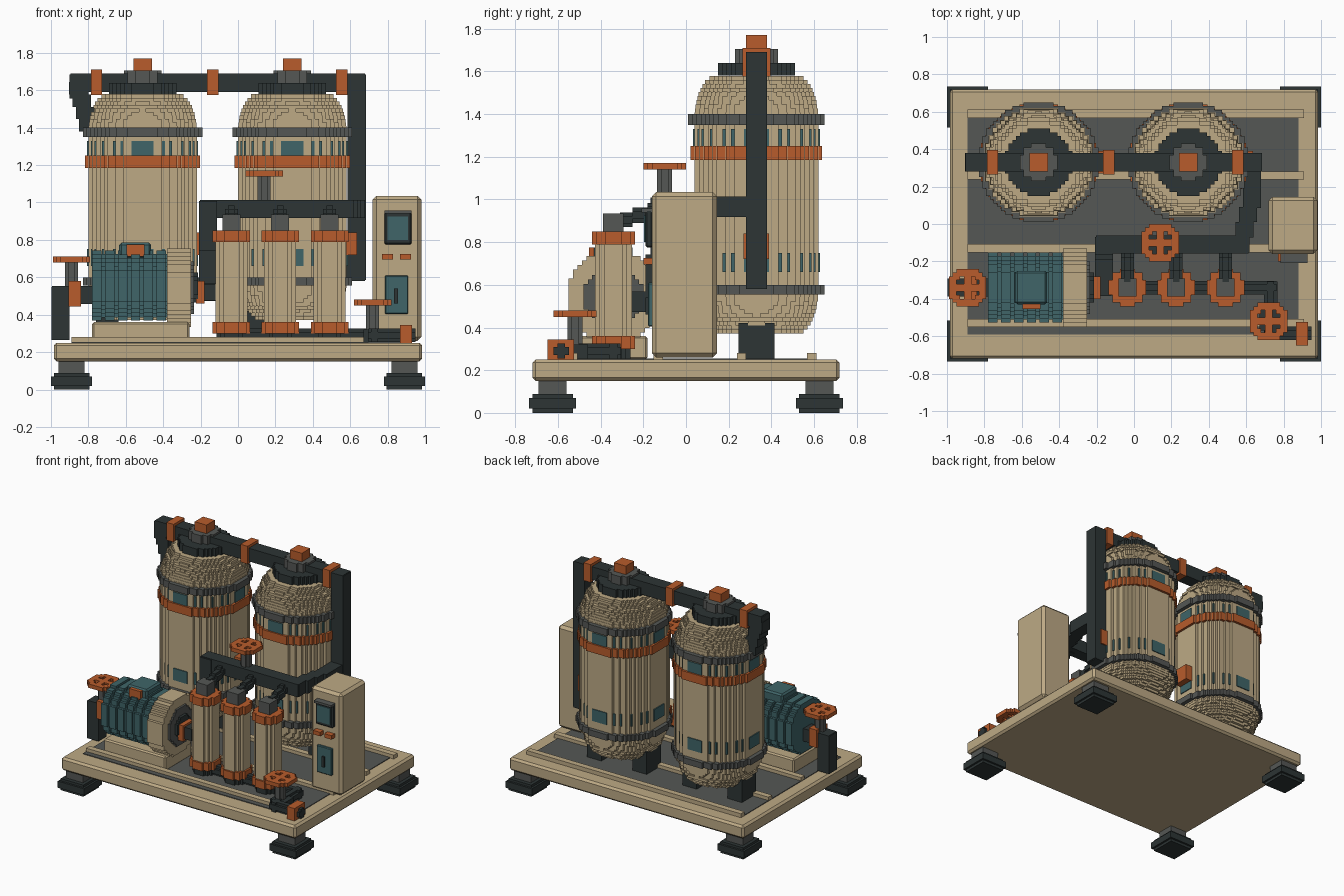
import bpy, bmesh, math
from mathutils import Vector

cube = bpy.data.objects.get("Cube")
if cube:
    bpy.data.objects.remove(cube)

V = 0.02  # block size of the stepped style
COLOURS = {"beige": (0.51, 0.40, 0.235), "orange": (0.48, 0.107, 0.025),
           "teal": (0.05, 0.13, 0.14), "dark": (0.026, 0.035, 0.035),
           "grey": (0.09, 0.095, 0.09)}
MATS = {}
for cname, rgb in COLOURS.items():
    m = bpy.data.materials.new(cname + " paint")
    m.use_nodes = True
    m.diffuse_color = (*rgb, 1)
    bsdf = next(n for n in m.node_tree.nodes if n.type == 'BSDF_PRINCIPLED')
    bsdf.inputs["Base Color"].default_value = (*rgb, 1)
    bsdf.inputs["Roughness"].default_value = 0.8
    MATS[cname] = m


def finish(name, bm, mats):
    bmesh.ops.recalc_face_normals(bm, faces=bm.faces)
    me = bpy.data.meshes.new(name)
    bm.to_mesh(me)
    bm.free()
    for c in mats:
        me.materials.append(MATS[c])
    ob = bpy.data.objects.new(name, me)
    bpy.context.scene.collection.objects.link(ob)
    return ob


def add_box(bm, lo, hi):
    vs = bmesh.ops.create_cube(bm, size=1)["verts"]
    for v in vs:
        v.co = Vector([(lo[i] + hi[i]) / 2 + v.co[i] * (hi[i] - lo[i]) for i in range(3)])


def box(name, x, y, z, mat, bevel=0.0):
    bm = bmesh.new()
    add_box(bm, (x[0], y[0], z[0]), (x[1], y[1], z[1]))
    if bevel:
        bmesh.ops.bevel(bm, geom=bm.edges[:], offset=bevel, segments=1, affect='EDGES')
    return finish(name, bm, [mat])


def stepped_circle(r):
    """Staircase outline of a circle on the block grid."""
    q = []
    for j in range(max(1, round(r / V))):
        w = max(V, round(math.sqrt(max(0, r * r - ((j + .5) * V) ** 2)) / V) * V)
        q += [(w, j * V), (w, (j + 1) * V)]
    s = r / max(max(p) for p in q)
    q = [(a * s, b * s) for a, b in q]
    q2 = [(-a, b) for a, b in reversed(q)]
    full = q + q2 + [(-a, -b) for a, b in q] + [(a, -b) for a, b in reversed(q)]
    pts = []
    for i, p in enumerate(full):
        if (p[0] - full[i - 1][0]) ** 2 + (p[1] - full[i - 1][1]) ** 2 > 1e-9:
            pts.append(p)
    return pts


def prism(bm, axis, c, a0, a1, r, mi=0):
    """Stepped round bar along an axis, from a0 to a1."""
    u, w = (axis + 1) % 3, (axis + 2) % 3
    rings = []
    for a in (a0, a1):
        ring = []
        for p, q in stepped_circle(r):
            co = [0, 0, 0]
            co[axis], co[u], co[w] = a, c[u] + p, c[w] + q
            ring.append(bm.verts.new(co))
        rings.append(ring)
    n = len(rings[0])
    fs = [bm.faces.new(rings[0][::-1]), bm.faces.new(rings[1])]
    for i in range(n):
        j = (i + 1) % n
        fs.append(bm.faces.new((rings[0][i], rings[0][j], rings[1][j], rings[1][i])))
    for f in fs:
        f.material_index = mi


def turned(name, axis, c, layers):
    """Stack of stepped discs: (start, end, radius, colour)."""
    mats = sorted({l[3] for l in layers})
    bm = bmesh.new()
    for a0, a1, r, col in layers:
        prism(bm, axis, c, a0, a1, r, mats.index(col))
    return finish(name, bm, mats)


def pipe(name, pts, r, mat="dark"):
    """Stepped pipe along a path; slanted runs are cut into shifted slices."""
    bm = bmesh.new()
    for k in range(len(pts) - 1):
        p, q = Vector(pts[k]), Vector(pts[k + 1])
        d = q - p
        ax = max(range(3), key=lambda i: abs(d[i]))
        ext = d.normalized() * r * 0.9
        if k > 0:
            p, d = p - ext, d + ext
        if k < len(pts) - 2:
            d = d + ext
        slant = sum(abs(d[i]) for i in range(3) if i != ax)
        n = max(1, round(slant / V))
        for i in range(n):
            a, b = p + d * (i / n), p + d * ((i + 1) / n)
            prism(bm, ax, (a + b) / 2, min(a[ax], b[ax]), max(a[ax], b[ax]), r)
    return finish(name, bm, [mat])


def handwheel(name, x, y, z, stem_z):
    bm = bmesh.new()
    for i in range(-5, 5):
        for j in range(-5, 5):
            a, b = (i + .5) * V, (j + .5) * V
            d = math.hypot(a, b)
            if 0.064 < d < 0.105 or (d < 0.07 and (min(abs(a), abs(b)) < V or d < 0.04)):
                add_box(bm, (x + i * V, y + j * V, z), (x + (i + 1) * V, y + (j + 1) * V, z + .03))
    finish(name, bm, ["orange"])
    turned(name + "_stem", 2, (x, y, 0), [(stem_z, z, 0.035, "grey")])


# Skid base, deck and cross rails
box("skid_base", (-.985, .985), (-.72, .72), (.15, .25), "beige", .015)
box("deck_plate", (-.89, .88), (-.59, .57), (.245, .255), "grey")
for i, y in enumerate((.59, .26, -.13, -.53)):
    box(f"deck_rail_{i}", (-.89, .91), (y - .022, y + .022), (.25, .28), "beige")

# Feet
for sx in (-1, 1):
    for sy in (-1, 1):
        x, y = sx * .89, sy * .625
        box("foot_post", (x - .07, x + .07), (y - .065, y + .065), (.08, .16), "grey")
        box("foot_pad", (x - .11, x + .11), (y - .11, y + .11), (.02, .07), "dark")
        for z in ((0, .02), (.07, .088)):
            box("foot_pad_rim", (x - .095, x + .095), (y - .095, y + .095), z, "dark")

# Tanks with domes, bands and caps
TY = .33
for side, x in (("right", -.51), ("left", .29)):
    layers = [(.58, 1.37, .29, "beige")]
    for i in range(11):  # domed ends
        r = .19 + .10 * math.sqrt(1 - ((i + .5) / 11) ** 2)
        layers.append((1.37 + i * .019, 1.37 + (i + 1) * .019, r, "beige"))
        layers.append((.58 - (i + 1) * .019, .58 - i * .019, r, "beige"))
    layers += [(1.35, 1.40, .32, "grey"), (.555, .60, .32, "grey"),
               (1.25, 1.33, .297, "teal"), (.66, .75, .297, "teal"),
               (1.185, 1.25, .308, "orange"),
               (1.58, 1.64, .18, "dark"), (1.64, 1.705, .10, "grey")]
    turned(side + "_tank", 2, (x, TY, 0), layers)
    box(side + "_tank_cap", (x - .05, x + .05), (TY - .05, TY + .05), (1.70, 1.77), "orange")
    box(side + "_tank_nozzle", (x + .27, x + .345), (TY - .06, TY + .06), (.72, .84), "orange")
    for s in (-.19, .19):
        box(side + "_tank_leg", (x + s - .06, x + s + .06), (TY - .085, TY + .085), (.25, .42), "dark")

# Overhead header pipe, drop pipe and clamps
pipe("header_pipe", [(-.79, TY, 1.38), (-.85, TY, 1.60), (-.85, TY, 1.64),
                     (.635, TY, 1.64), (.635, TY, .63), (.55, TY, .63)], .05)
for i, x in enumerate((-.757, -.135, .555)):
    box(f"header_clamp_{i}", (x - .03, x + .03), (TY - .065, TY + .065), (1.575, 1.71), "orange")

# Manifold pipe from the drop pipe to the pump
pipe("manifold_pipe", [(.635, TY, .965), (.63, .13, .965), (.57, -.11, .965),
                       (-.16, -.11, .965), (-.16, -.15, .52), (-.16, -.28, .52)], .048)
pipe("pump_outlet_pipe", [(-.16, -.28, .52), (-.16, -.34, .52), (-.22, -.34, .52)], .045)
handwheel("manifold_wheel", .14, -.10, 1.14, .99)

# Filter columns with arms to the manifold
FY = -.34
for i, x in enumerate((-.035, .225, .49)):
    turned(f"filter_{i}", 2, (x, FY, 0),
           [(.25, .31, .08, "dark"), (.30, .36, .10, "orange"), (.36, .79, .086, "beige"),
            (.79, .85, .10, "orange"), (.85, .935, .048, "grey")])
    pipe(f"filter_arm_{i}", [(x, FY + .03, .895), (x, -.22, .925), (x, -.11, .96)], .035)

# Drain line, outlet flange and valve
pipe("drain_pipe", [(-.03, FY, .29), (.73, FY, .29), (.73, -.585, .29), (.95, -.585, .29)], .036)
box("outlet_flange", (.867, .93), (-.65, -.525), (.245, .345), "orange")
box("drain_valve_body", (.67, .79), (-.57, -.46), (.25, .32), "dark")
handwheel("drain_wheel", .72, -.52, .45, .30)

# Motor with cooling rings
MY, MZ = -.34, .555
rings = [(-.78, -.37, .17, "teal")]
rings += [(-.78 + i * .069, -.73 + i * .069, .187, "teal") for i in range(6)]
turned("motor", 0, (0, MY, MZ), rings)
box("motor_terminal_box", (-.635, -.465), (-.43, -.25), (.70, .785), "teal", .012)
box("motor_switch", (-.595, -.50), (-.455, -.425), (.71, .775), "orange")
box("motor_bed", (-.78, -.26), (-.50, -.18), (.25, .36), "beige", .01)

# Pump casing
turned("pump", 0, (0, MY, .545), [(-.38, -.25, .21, "beige"), (-.25, -.235, .14, "grey"),
                                  (-.235, -.215, .08, "dark")])
box("pump_flange", (-.225, -.18), (MY - .06, MY + .06), (.46, .58), "orange")

# Inlet pipe with valve
pipe("inlet_pipe", [(-.95, MY, .265), (-.95, MY, .505), (-.77, MY, .505)], .048)
box("inlet_flange", (-.905, -.84), (MY - .065, MY + .065), (.445, .58), "orange")
handwheel("inlet_wheel", -.89, MY, .68, .53)

# Control cabinet
box("cabinet", (.72, .98), (-.16, .145), (.26, 1.035), "beige", .02)
box("screen_frame", (.782, .928), (-.19, -.155), (.775, .955), "dark", .008)
box("screen_hood", (.782, .928), (-.208, -.155), (.94, .957), "grey")
box("screen", (.80, .91), (-.196, -.188), (.80, .925), "teal")
box("cabinet_plate", (.785, .91), (-.178, -.155), (.405, .61), "teal", .005)
box("cabinet_handle", (.835, .855), (-.19, -.17), (.46, .54), "dark")
for i, x in enumerate((.80, .895)):
    turned(f"cabinet_button_{i}", 1, (x, 0, .71), [(-.20, -.155, .03, "orange")])
